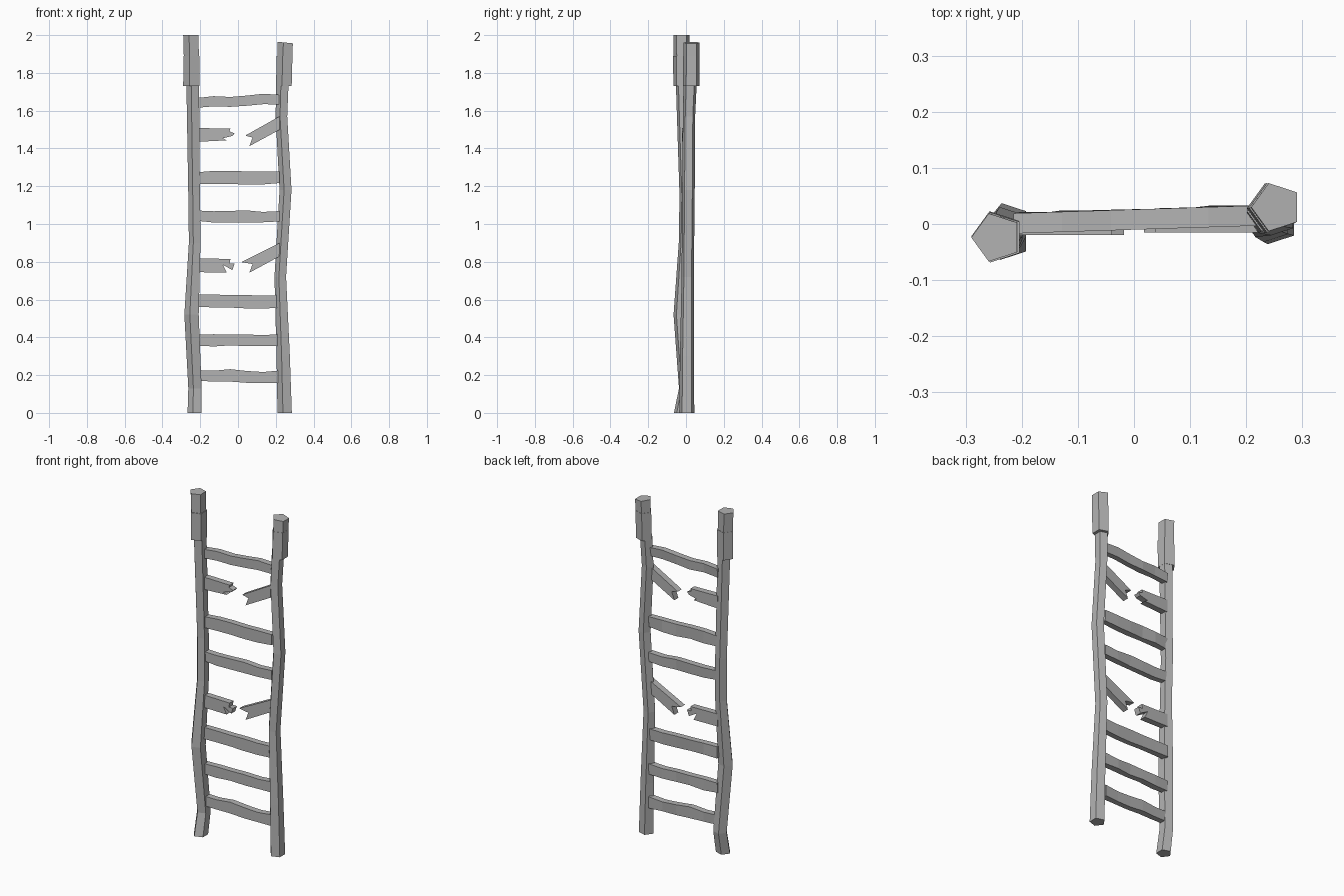
import bpy, bmesh, math, random
from mathutils import Vector

random.seed(4)
cube = bpy.data.objects.get("Cube")
if cube:
    bpy.data.objects.remove(cube, do_unlink=True)

wood = bpy.data.materials.new("weathered grey")
wood.use_nodes = True
GREY = (0.45, 0.45, 0.45, 1)
wood.diffuse_color = GREY
wood.node_tree.nodes["Principled BSDF"].inputs["Base Color"].default_value = GREY


def finish(bm, name):
    bmesh.ops.recalc_face_normals(bm, faces=bm.faces)
    mesh = bpy.data.meshes.new(name)
    bm.to_mesh(mesh)
    bm.free()
    mesh.materials.append(wood)
    obj = bpy.data.objects.new(name, mesh)
    bpy.context.collection.objects.link(obj)


def loft(name, rings):
    """Skin a closed tube through rings of points and cap both ends."""
    bm = bmesh.new()
    loops = [[bm.verts.new(p) for p in ring] for ring in rings]
    n = len(loops[0])
    for a, b in zip(loops, loops[1:]):
        for i in range(n):
            j = (i + 1) % n
            bm.faces.new((a[i], a[j], b[j], b[i]))
    bm.faces.new(loops[0])
    bm.faces.new(loops[-1])
    finish(bm, name)


def post(name, stations, slope):
    """Crooked five-sided pole; stations are (z, x, y, radius)."""
    rings = []
    for k, (z, x, y, r) in enumerate(stations):
        ring = []
        for i in range(5):
            a = math.radians(36 + 72 * i)
            dx, dy = r * math.cos(a), r * math.sin(a)
            tilt = slope * dx if k == len(stations) - 1 else 0
            ring.append(Vector((x + dx, y + dy, z + tilt)))
        rings.append(ring)
    loft(name, rings)


def rung(name, z_right, z_left, height):
    """Hand-cut slat with slightly wavy edges between the posts."""
    rings = []
    steps = 5
    for k in range(steps + 1):
        t = k / steps
        x = -0.215 + 0.435 * t
        y = 0.001 + 0.014 * t
        z = z_right + (z_left - z_right) * t + random.uniform(-0.004, 0.004)
        h = height / 2 + random.uniform(-0.003, 0.003)
        back = 0.018 + random.uniform(-0.007, 0.003)
        rings.append([Vector((x, y - 0.018, z - h)), Vector((x, y + back, z - h)),
                      Vector((x, y + 0.018, z + h)), Vector((x, y - 0.018, z + h))])
    loft(name, rings)


def broken(name, outline, y0, y1):
    """Snapped slat: jagged outline in x and z, extruded in depth."""
    bm = bmesh.new()
    face = bm.faces.new([bm.verts.new((x, y0, z)) for x, z in outline])
    new = bmesh.ops.extrude_face_region(bm, geom=[face])["geom"]
    bmesh.ops.translate(bm, vec=(0, y1 - y0, 0),
                        verts=[v for v in new if isinstance(v, bmesh.types.BMVert)])
    finish(bm, name)


# Posts, each with a thicker sleeve and a narrower tip
post("right_post", [
    (0, -0.226, -0.025, 0.041), (0.13, -0.224, 0, 0.039), (0.52, -0.242, -0.026, 0.042),
    (0.9, -0.226, -0.006, 0.034), (1.15, -0.229, -0.002, 0.034), (1.73, -0.236, -0.018, 0.037),
    (1.73, -0.243, -0.022, 0.047), (1.89, -0.242, -0.024, 0.047),
    (1.89, -0.243, -0.023, 0.044), (2.0, -0.245, -0.024, 0.045)], 0)
post("left_post", [
    (0, 0.251, 0.004, 0.042), (0.3, 0.243, 0.005, 0.039), (0.72, 0.227, 0.009, 0.034),
    (1.18, 0.255, 0.013, 0.035), (1.57, 0.233, 0.016, 0.034), (1.73, 0.238, 0.022, 0.036),
    (1.73, 0.247, 0.028, 0.046), (1.89, 0.251, 0.029, 0.046),
    (1.89, 0.252, 0.029, 0.044), (1.96, 0.254, 0.03, 0.045)], -0.1)

# Whole rungs
for i, (zr, zl, h) in enumerate([(0.2, 0.188, 0.062), (0.383, 0.383, 0.062),
                                 (0.59, 0.59, 0.067), (1.04, 1.04, 0.058),
                                 (1.245, 1.245, 0.064), (1.642, 1.662, 0.056)]):
    rung(f"rung_{i + 1}", zr, zl, h)

# Snapped rungs: stub on the right post, drooping stub on the left post
for label, z, drop in (("lower", 0.78, 0.0), ("upper", 1.47, 0.02)):
    broken(f"{label}_right_stub", [
        (-0.215, z - 0.035), (-0.06, z - 0.037 + drop / 2), (-0.08, z + 0.004 - drop),
        (-0.03, z - 0.024 + drop), (-0.018, z + 0.01), (-0.045, z + 0.01 + drop / 2),
        (-0.04, z + 0.035), (-0.215, z + 0.038)], -0.02, 0.016)
    broken(f"{label}_left_stub", [
        (0.22, z + 0.049 - drop), (0.06, z - 0.038 - drop), (0.077, z + 0.008 - drop),
        (0.018 + drop, z + 0.018 - drop), (0.22, z + 0.12 - drop)], -0.015, 0.022)
